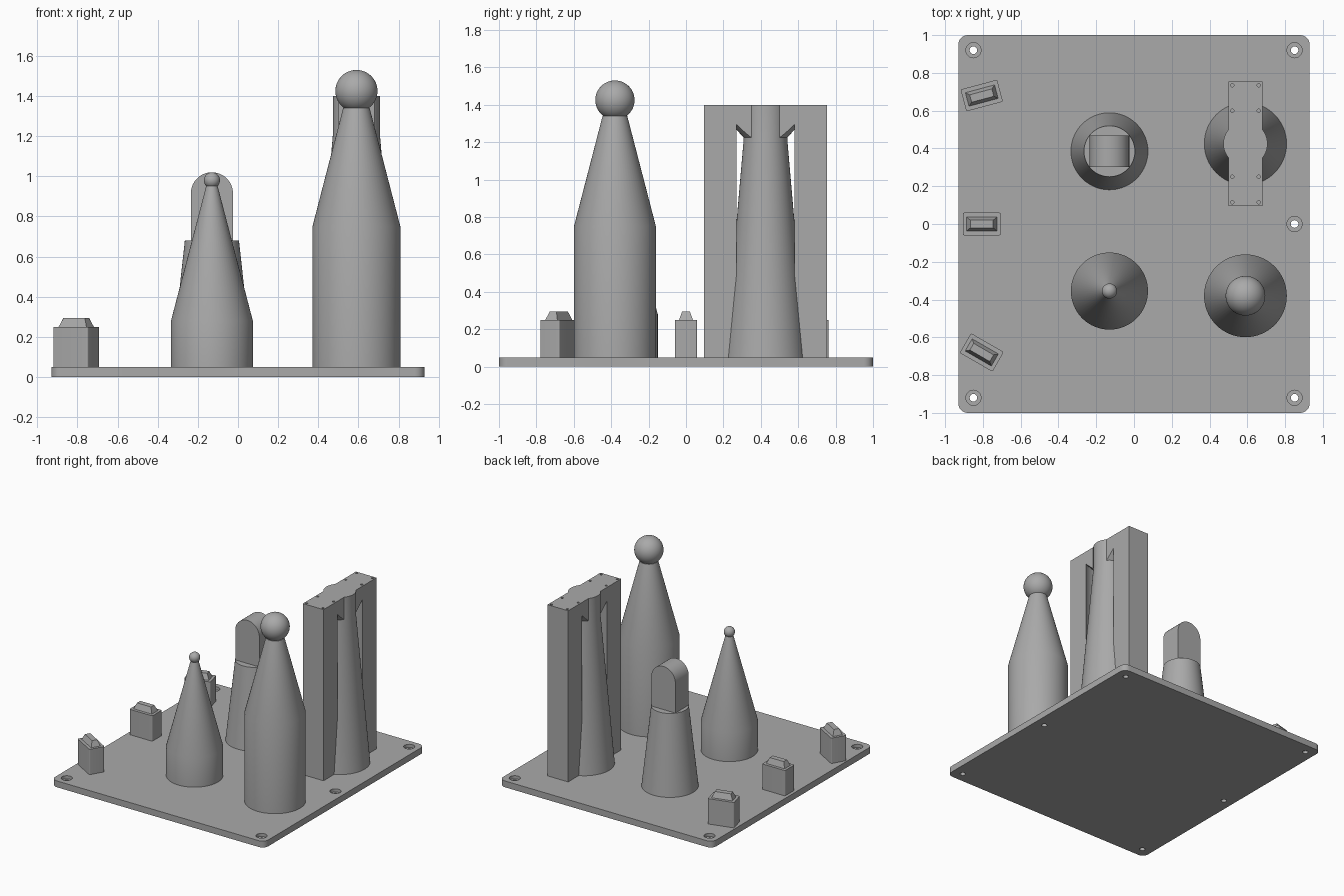
import bpy, bmesh, math
from mathutils import Matrix, Vector

if "Cube" in bpy.data.objects:
    bpy.data.objects.remove(bpy.data.objects["Cube"], do_unlink=True)

grey = bpy.data.materials.new("plain grey")
grey.use_nodes = True
grey.diffuse_color = (0.4, 0.4, 0.4, 1)
grey.node_tree.nodes["Principled BSDF"].inputs["Base Color"].default_value = (0.4, 0.4, 0.4, 1)

PLATE_TOP = 0.05


def finish(bm, name, smooth=True):
    bmesh.ops.recalc_face_normals(bm, faces=bm.faces)
    mesh = bpy.data.meshes.new(name)
    bm.to_mesh(mesh)
    bm.free()
    mesh.materials.append(grey)
    ob = bpy.data.objects.new(name, mesh)
    bpy.context.collection.objects.link(ob)
    if smooth:
        shade(ob)
    return ob


def shade(ob):
    bpy.ops.object.select_all(action='DESELECT')
    ob.select_set(True)
    bpy.context.view_layer.objects.active = ob
    bpy.ops.object.shade_smooth_by_angle(angle=math.radians(25))


def add_lathe(bm, profile, x, y, steps=64):
    """Closed solid turned around a vertical axis from (radius, height) points."""
    rings = [[bm.verts.new((x + r * math.cos(a), y + r * math.sin(a), z))
              for a in (math.tau * i / steps for i in range(steps))] for r, z in profile]
    for low, high in zip(rings, rings[1:]):
        for i in range(steps):
            j = (i + 1) % steps
            bm.faces.new((low[i], low[j], high[j], high[i]))
    bm.faces.new(rings[0][::-1])
    bm.faces.new(rings[-1])


def lathe(name, profile, x, y):
    bm = bmesh.new()
    add_lathe(bm, profile, x, y)
    return finish(bm, name)


def add_box(bm, size, centre, corner=0):
    matrix = Matrix.Translation(centre) @ Matrix.Diagonal((*size, 1))
    verts = bmesh.ops.create_cube(bm, size=1, matrix=matrix)["verts"]
    if corner:
        edges = [e for e in bm.edges
                 if abs(e.verts[0].co.z - e.verts[1].co.z) > size[2] / 2]
        bmesh.ops.bevel(bm, geom=edges, offset=corner, segments=8,
                        profile=0.5, affect='EDGES')
    return verts


def ball(name, radius, centre):
    bm = bmesh.new()
    bmesh.ops.create_uvsphere(bm, u_segments=48, v_segments=24, radius=radius,
                              matrix=Matrix.Translation(centre))
    finish(bm, name)


def combine(ob, other, operation):
    """Apply a boolean and discard the helper object."""
    mod = ob.modifiers.new("join", 'BOOLEAN')
    mod.operation, mod.object, mod.solver = operation, other, 'EXACT'
    bpy.context.view_layer.objects.active = ob
    bpy.ops.object.modifier_apply(modifier=mod.name)
    bpy.data.objects.remove(other, do_unlink=True)
    shade(ob)


# Base plate with counterbored screw holes
bm = bmesh.new()
add_box(bm, (1.86, 2, PLATE_TOP), (0, 0, PLATE_TOP / 2), 0.05)
plate = finish(bm, "base_plate")
bm = bmesh.new()
for x in (-0.85, 0.85):
    for y in (-0.92, 0, 0.92):
        add_lathe(bm, [(0.02, -0.02), (0.02, 0.025), (0.04, 0.025), (0.04, 0.08)], x, y, 32)
combine(plate, finish(bm, "screw_hole_cutter"), 'DIFFERENCE')

# Short and tall pointed posts with ball tips
X1, Y1 = -0.13, -0.355
lathe("short_post", [(0.204, PLATE_TOP), (0.204, 0.28), (0.025, 0.965)], X1, Y1)
ball("short_post_ball", 0.04, (X1, Y1, 0.98))

X2, Y2 = 0.59, -0.38
lathe("tall_post", [(0.219, PLATE_TOP), (0.219, 0.75), (0.066, 1.34)], X2, Y2)
ball("tall_post_ball", 0.105, (X2, Y2, 1.425))

# Tapered post carrying a round-topped tongue
X3, Y3 = -0.13, 0.385
lathe("tongue_post", [(0.204, PLATE_TOP), (0.135, 0.68)], X3, Y3)
bm = bmesh.new()
R = 0.105
outline = [(-R, 0.66)] + [(-R * math.cos(math.pi * i / 32), 0.915 + R * math.sin(math.pi * i / 32))
                          for i in range(33)] + [(R, 0.66)]
face = bm.faces.new([bm.verts.new((X3 + x, Y3 - 0.083, z)) for x, z in outline])
side = bmesh.ops.extrude_face_region(bm, geom=[face])["geom"]
bmesh.ops.translate(bm, vec=(0, 0.166, 0), verts=[v for v in side if isinstance(v, bmesh.types.BMVert)])
finish(bm, "tongue")

# Slab with a round clearance around a tapered column
X4, Y4 = 0.59, 0.425
TOP = 1.4
bm = bmesh.new()
add_box(bm, (0.18, 0.66, TOP - PLATE_TOP), (X4, Y4, (TOP + PLATE_TOP) / 2))
slab = finish(bm, "slab_with_column")
bm = bmesh.new()
add_lathe(bm, [(0.179, 0.4), (0.179, 1.294), (0.115, 1.222)], X4, Y4)
for x in (-0.07, 0.07):
    for y in (-0.31, -0.175, 0.175, 0.31):
        add_lathe(bm, [(0.009, TOP - 0.06), (0.009, TOP + 0.02)], X4 + x, Y4 + y, 16)
combine(slab, finish(bm, "clearance_cutter"), 'DIFFERENCE')
column = lathe("column", [(0.218, PLATE_TOP), (0.117, 1.21), (0.117, TOP)], X4, Y4)
combine(slab, column, 'UNION')

# Switch blocks along the left edge, each with a tapered cap
for name, y, angle in (("back", 0.68, 15), ("middle", 0, 0), ("front", -0.68, -30)):
    bm = bmesh.new()
    add_box(bm, (0.2, 0.12, 0.2), (0, 0, 0.15), 0.008)
    cap = add_box(bm, (0.16, 0.074, 0.045), (0, 0, 0.2725))
    for v in cap:
        if v.co.z > 0.28:
            v.co.x *= 0.76
            v.co.y *= 0.55
    spin = Matrix.Translation(Vector((-0.806, y, 0))) @ Matrix.Rotation(math.radians(angle), 4, 'Z')
    bmesh.ops.transform(bm, matrix=spin, verts=bm.verts)
    finish(bm, name + "_switch_block")
